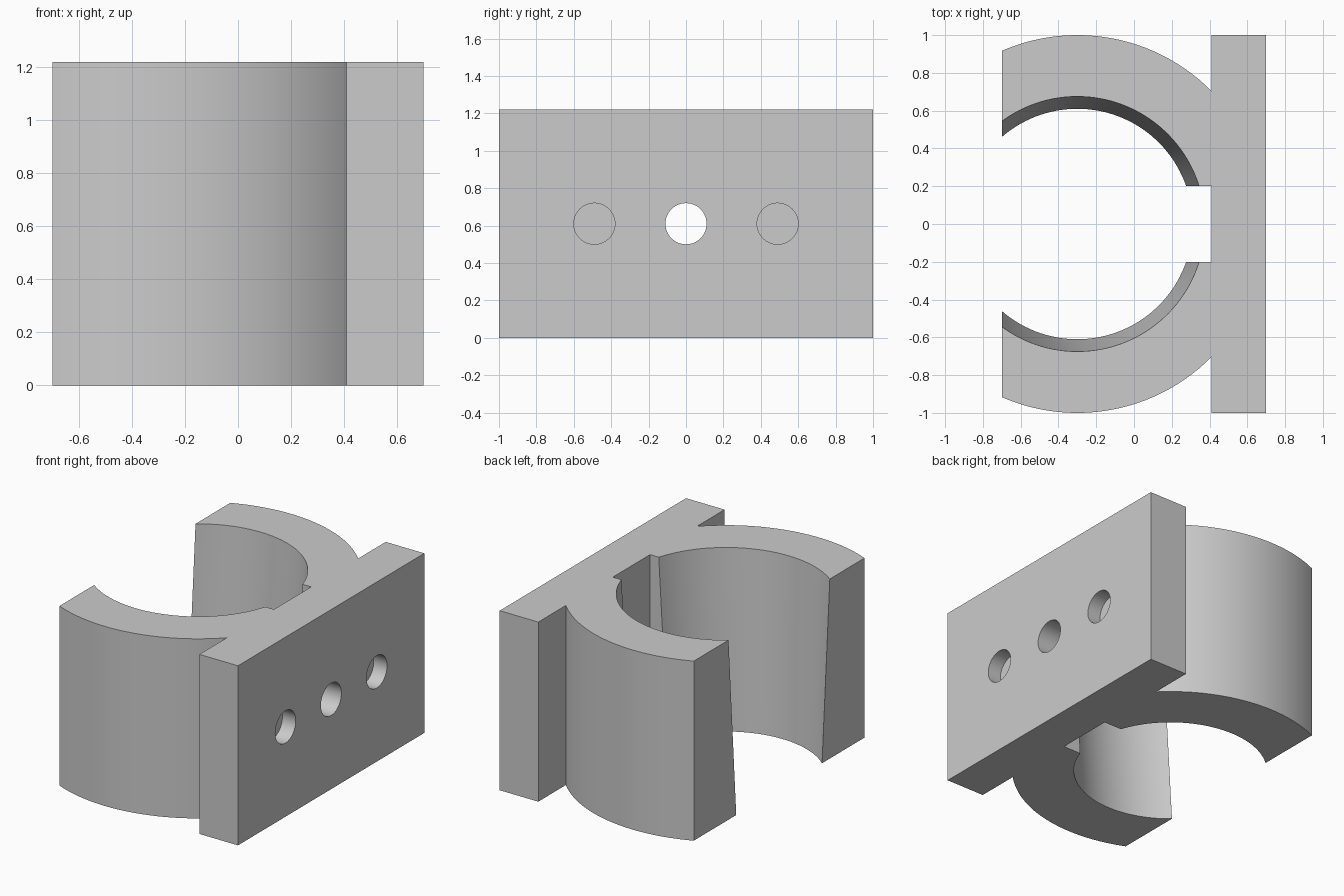
import bpy, bmesh, math
from mathutils import Matrix

cube = bpy.data.objects.get("Cube")
if cube:
    bpy.data.objects.remove(cube, do_unlink=True)

HEIGHT = 1.22
BACK, PLATE, OPEN = 0.7, 0.41, -0.7    # plate outer face, plate inner face, mouth plane
RING_X, RING_R = -0.3, 1.0             # ring centre and outer radius
BORE_BOTTOM, BORE_TOP = 0.61, 0.675    # tapered bore
SLOT = 0.2                             # half width of the relief slot
STEPS = 40

grey = bpy.data.materials.new("light grey")
grey.use_nodes = True
grey.diffuse_color = (0.6, 0.6, 0.6, 1)
grey.node_tree.nodes["Principled BSDF"].inputs["Base Color"].default_value = (0.6, 0.6, 0.6, 1)


def arc(radius, start, end):
    angles = [start + (end - start) * i / STEPS for i in range(STEPS + 1)]
    return [(RING_X + radius * math.cos(a), radius * math.sin(a)) for a in angles]


def outline(bore):
    """Plan of plate and open ring, mirrored across the x axis."""
    half = [(BACK, 1), (PLATE, 1)]
    half += arc(RING_R, math.acos((PLATE - RING_X) / RING_R), math.acos((OPEN - RING_X) / RING_R))
    half += arc(bore, math.acos((OPEN - RING_X) / bore), math.asin(SLOT / bore))
    half.append((PLATE, SLOT))
    return half + [(x, -y) for x, y in reversed(half)]


def make_object(name, bm):
    bmesh.ops.recalc_face_normals(bm, faces=bm.faces)
    mesh = bpy.data.meshes.new(name)
    bm.to_mesh(mesh)
    bm.free()
    mesh.materials.append(grey)
    obj = bpy.data.objects.new(name, mesh)
    bpy.context.collection.objects.link(obj)
    return obj


# Clip body: loft between the bottom and top plans
bm = bmesh.new()
low = [bm.verts.new((x, y, 0)) for x, y in outline(BORE_BOTTOM)]
high = [bm.verts.new((x, y, HEIGHT)) for x, y in outline(BORE_TOP)]
bm.faces.new(list(reversed(low)))
bm.faces.new(high)
for i in range(len(low)):
    j = (i + 1) % len(low)
    bm.faces.new((low[i], low[j], high[j], high[i]))
body = make_object("pipe_clip_body", bm)

# Screw holes: through in the middle, shallow on both sides
bm = bmesh.new()
for y, depth in ((-0.49, 0.1), (0, 0.4), (0.49, 0.1)):
    length = depth + 0.1
    place = Matrix.Translation((BACK + 0.1 - length / 2, y, HEIGHT / 2))
    bmesh.ops.create_cone(bm, cap_ends=True, segments=48, radius1=0.11, radius2=0.11,
                          depth=length, matrix=place @ Matrix.Rotation(math.pi / 2, 4, "Y"))
cutter = make_object("hole_cutter", bm)
cutter.hide_render = True

bpy.ops.object.select_all(action="DESELECT")
body.select_set(True)
bpy.context.view_layer.objects.active = body
cut = body.modifiers.new("holes", "BOOLEAN")
cut.operation = "DIFFERENCE"
cut.solver = "EXACT"
cut.object = cutter
bpy.ops.object.modifier_apply(modifier=cut.name)
bpy.data.objects.remove(cutter, do_unlink=True)
bpy.ops.object.shade_smooth_by_angle(angle=math.radians(30))
